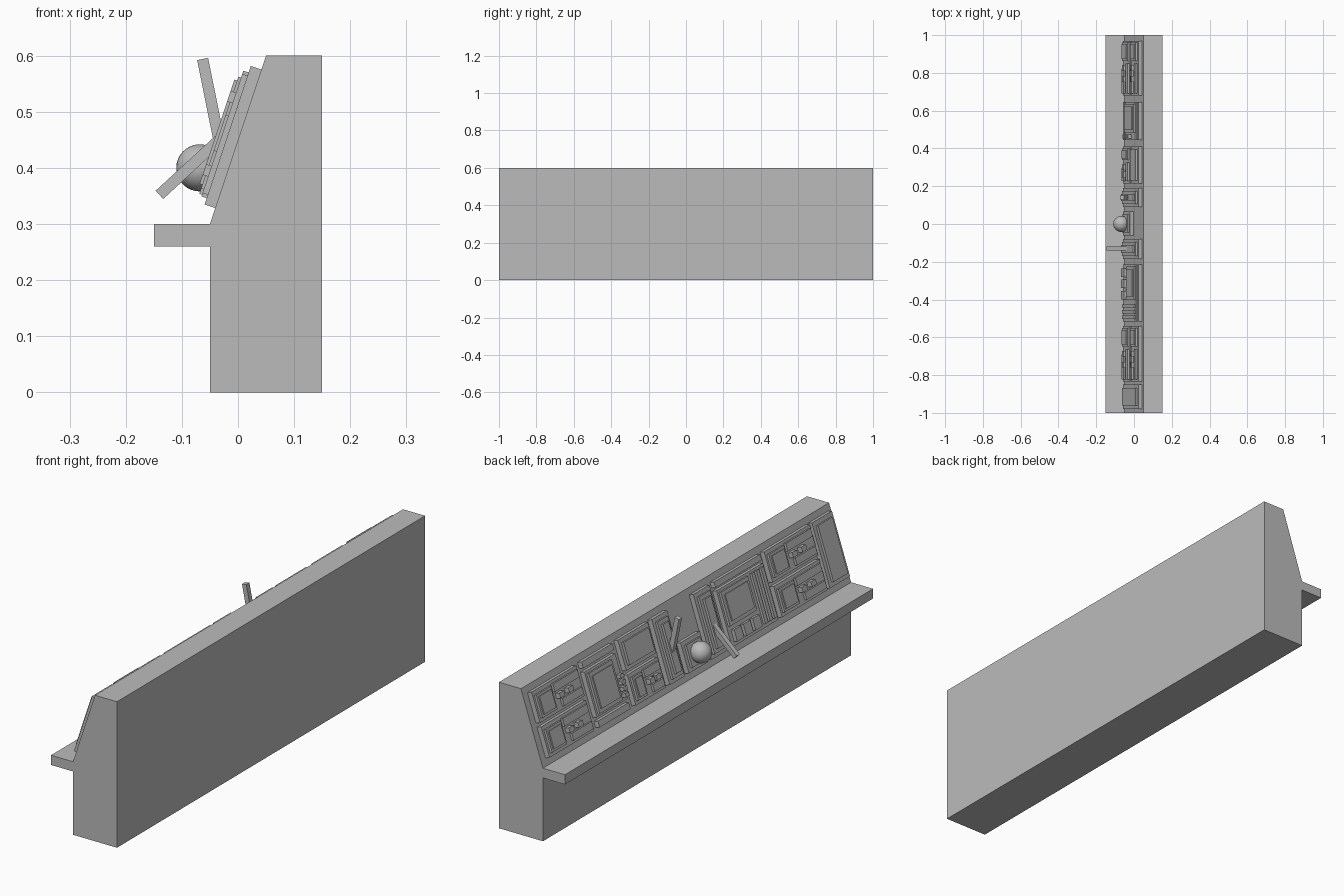
import bpy, bmesh, math
from mathutils import Matrix, Vector

cube = bpy.data.objects.get("Cube")
if cube:
    bpy.data.objects.remove(cube, do_unlink=True)

grey = bpy.data.materials.new("plain grey")
grey.use_nodes = True
grey.diffuse_color = (0.5, 0.5, 0.5, 1)
grey.node_tree.nodes["Principled BSDF"].inputs["Base Color"].default_value = (0.5, 0.5, 0.5, 1)

# Slope frame: s runs up the slope, n points out of it
foot = Vector((-0.05, 0, 0.3))
up = Vector((0.1, 0, 0.3)).normalized()
out = Vector((-up.z, 0, up.x))
side = Vector((0, 1, 0))


def finish(bm, name):
    bmesh.ops.recalc_face_normals(bm, faces=bm.faces)
    mesh = bpy.data.meshes.new(name)
    bm.to_mesh(mesh)
    bm.free()
    mesh.materials.append(grey)
    ob = bpy.data.objects.new(name, mesh)
    bpy.context.collection.objects.link(ob)
    return ob


def box(name, centre, axes, size):
    """Box with its own axes."""
    rot = Matrix(axes).transposed().to_4x4()
    bm = bmesh.new()
    bmesh.ops.create_cube(bm, size=1, matrix=Matrix.Translation(centre) @ rot @ Matrix.Diagonal((*size, 1)))
    return finish(bm, name)


def plate(name, y0, y1, s0, s1, h0, h1):
    """Plate lying on the sloped face."""
    centre = foot + up * ((s0 + s1) / 2) + out * ((h0 + h1) / 2) + side * ((y0 + y1) / 2)
    box(name, centre, (up, side, out), (s1 - s0, abs(y1 - y0), h1 - h0))


def stack(name, y0, y1, s0, s1, inset=0.016, levels=3):
    """Stepped screen: each layer smaller than the one below."""
    for i in range(levels):
        d = inset * i
        plate(f"{name}_layer_{i + 1}", y0 + d, y1 - d, s0 + d, s1 - d,
              0.0 if i == 0 else 0.01 + 0.01 * i, 0.02 + 0.01 * i)


def module(name, y0, y1, s0, s1):
    """Base plate with a square screen, two bars and a row of buttons."""
    plate(name + "_base", y0, y1, s0, s1, 0, 0.02)
    w, m = y1 - y0, (s0 + s1) / 2
    split = y1 - w * 0.37
    plate(name + "_screen_frame", split, y1 - 0.01, s0 + 0.015, s1 - 0.015, 0.02, 0.03)
    plate(name + "_screen", split + 0.01, y1 - 0.02, s0 + 0.025, s1 - 0.025, 0.03, 0.035)
    far = y0 + 0.012
    near = split - 0.012
    plate(name + "_top_bar", far, near, m + 0.018, s1 - 0.012, 0.02, 0.03)
    plate(name + "_low_bar", far, near - 0.03, s0 + 0.012, m - 0.02, 0.02, 0.03)
    for i in range(2):
        y = near - 0.01 - i * w * 0.2
        plate(f"{name}_button_{i + 1}", y - 0.03, y, m - 0.012, m + 0.008, 0.02, 0.04)


# Console body with shelf, extruded along y
profile = [(-0.05, 0), (0.15, 0), (0.15, 0.6), (0.05, 0.6),
           (-0.05, 0.3), (-0.15, 0.3), (-0.15, 0.26), (-0.05, 0.26)]
bm = bmesh.new()
face = bm.faces.new([bm.verts.new((x, -1, z)) for x, z in profile])
ext = bmesh.ops.extrude_face_region(bm, geom=[face])["geom"]
bmesh.ops.translate(bm, vec=(0, 2, 0), verts=[v for v in ext if isinstance(v, bmesh.types.BMVert)])
finish(bm, "console_body")

# Stacked control modules
LOW, MID_LOW, MID_HIGH, HIGH = 0.03, 0.152, 0.168, 0.29
for name, y0, y1 in (("left", 0.68, 0.97), ("right", -0.835, -0.54)):
    module(name + "_lower_module", y0, y1, LOW, MID_LOW)
    module(name + "_upper_module", y0, y1, MID_HIGH, HIGH)
module("centre_lower_module", 0.215, 0.41, LOW, MID_LOW)
stack("centre_upper_screen", 0.215, 0.41, MID_HIGH, HIGH, levels=2)

# Large screen with strips above and below, and side buttons
plate("screen_top_strip", 0.445, 0.645, 0.265, HIGH, 0, 0.02)
plate("screen_bottom_strip", 0.445, 0.645, LOW, 0.055, 0, 0.02)
plate("screen_base", 0.445, 0.645, 0.07, 0.25, 0, 0.02)
plate("screen_frame", 0.485, 0.635, 0.08, 0.24, 0.02, 0.03)
plate("screen_face", 0.498, 0.622, 0.095, 0.225, 0.03, 0.035)
for i in range(4):
    s = 0.085 + i * 0.025
    plate(f"screen_button_{i + 1}", 0.452, 0.475, s, s + 0.015, 0.02, 0.04)

# Lever housings and end panel
stack("left_lever_panel", 0.09, 0.19, LOW, HIGH)
stack("right_lever_panel", -0.185, -0.08, LOW, HIGH)
stack("end_panel", -0.98, -0.85, LOW, HIGH, 0.018, 2)

# Wide panel: screen, three square buttons, upright bars
plate("wide_panel_base", -0.515, -0.215, LOW, 0.255, 0, 0.02)
plate("wide_panel_top_strip", -0.515, -0.215, 0.267, HIGH, 0, 0.02)
plate("wide_screen_frame", -0.4, -0.225, 0.11, 0.245, 0.02, 0.03)
plate("wide_screen_face", -0.385, -0.24, 0.125, 0.23, 0.03, 0.035)
for i in range(3):
    y = -0.235 - i * 0.06
    plate(f"square_button_{i + 1}", y - 0.045, y, 0.045, 0.092, 0.02, 0.035)
    y = -0.425 - i * 0.03
    plate(f"upright_bar_{i + 1}", y - 0.018, y, 0.045, 0.245, 0.02, 0.03)

# Ball control on its mount
stack("ball_mount", -0.06, 0.065, LOW, MID_LOW, levels=2)
bm = bmesh.new()
bmesh.ops.create_uvsphere(bm, u_segments=32, v_segments=16, radius=0.042,
                          matrix=Matrix.Translation((-0.068, 0, 0.4)))
for f in bm.faces:
    f.smooth = True
finish(bm, "ball_control")

# Levers
for name, y, tip, root in (("left_lever", 0.14, (-0.063, 0.594), (-0.03, 0.43)),
                           ("right_lever", -0.13, (-0.14, 0.352), (-0.03, 0.453))):
    a, b = Vector((tip[0], y, tip[1])), Vector((root[0], y, root[1]))
    d = (b - a).normalized()
    box(name, (a + b) / 2, (d, side, d.cross(side)), ((b - a).length, 0.02, 0.02))
